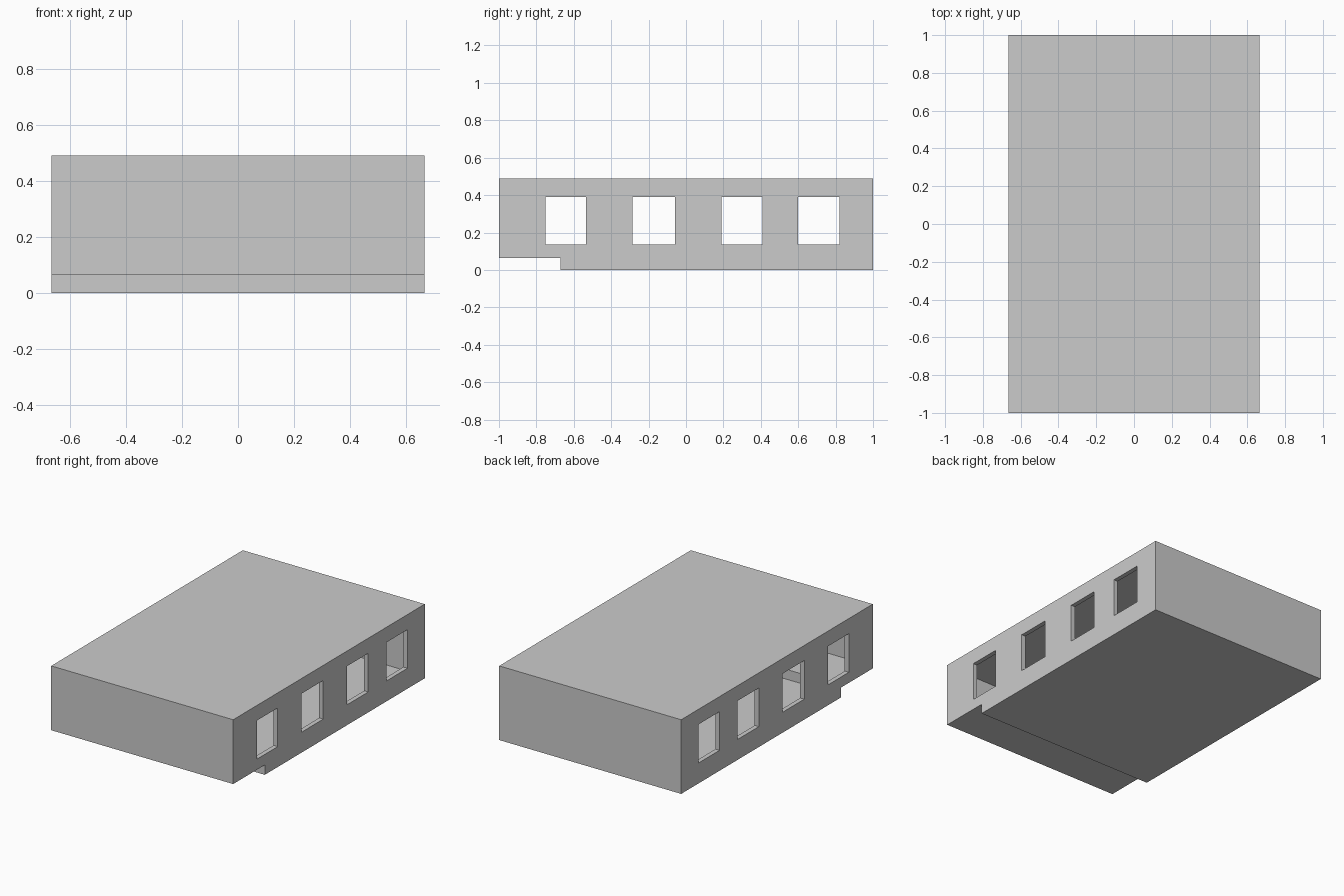
import bpy, bmesh

if "Cube" in bpy.data.objects:
    bpy.data.objects.remove(bpy.data.objects["Cube"])

HALF_X, TOP, STEP_Y, STEP_Z, T = 0.665, 0.49, -0.67, 0.065, 0.03


def extrude_profile(name, points, half_width):
    """Solid from a (y, z) side profile, extruded along x."""
    bm = bmesh.new()
    face = bm.faces.new([bm.verts.new((-half_width, y, z)) for y, z in points])
    geom = bmesh.ops.extrude_face_region(bm, geom=[face])["geom"]
    verts = [v for v in geom if isinstance(v, bmesh.types.BMVert)]
    bmesh.ops.translate(bm, verts=verts, vec=(2 * half_width, 0, 0))
    bmesh.ops.recalc_face_normals(bm, faces=bm.faces)
    mesh = bpy.data.meshes.new(name)
    bm.to_mesh(mesh)
    bm.free()
    obj = bpy.data.objects.new(name, mesh)
    bpy.context.collection.objects.link(obj)
    return obj


def cut(target, cutter):
    """Subtract the cutter, then discard it."""
    mod = target.modifiers.new(cutter.name, 'BOOLEAN')
    mod.operation = 'DIFFERENCE'
    mod.solver = 'EXACT'
    mod.object = cutter
    bpy.context.view_layer.objects.active = target
    bpy.ops.object.modifier_apply(modifier=mod.name)
    bpy.data.objects.remove(cutter)


def stepped_profile(t):
    """Side outline with the raised front floor, inset by t."""
    return [(-1 + t, STEP_Z + t), (STEP_Y + t, STEP_Z + t), (STEP_Y + t, t),
            (1 - t, t), (1 - t, TOP - t), (-1 + t, TOP - t)]


# Outer shell and its hollow interior
shell = extrude_profile("building_shell", stepped_profile(0), HALF_X)
cut(shell, extrude_profile("interior_cutter", stepped_profile(T), HALF_X - T))

# Four window openings through both side walls
for y0, y1 in [(-0.75, -0.535), (-0.285, -0.06), (0.19, 0.41), (0.60, 0.82)]:
    opening = [(y0, 0.135), (y1, 0.135), (y1, 0.39), (y0, 0.39)]
    cut(shell, extrude_profile("window_cutter", opening, 1.0))
